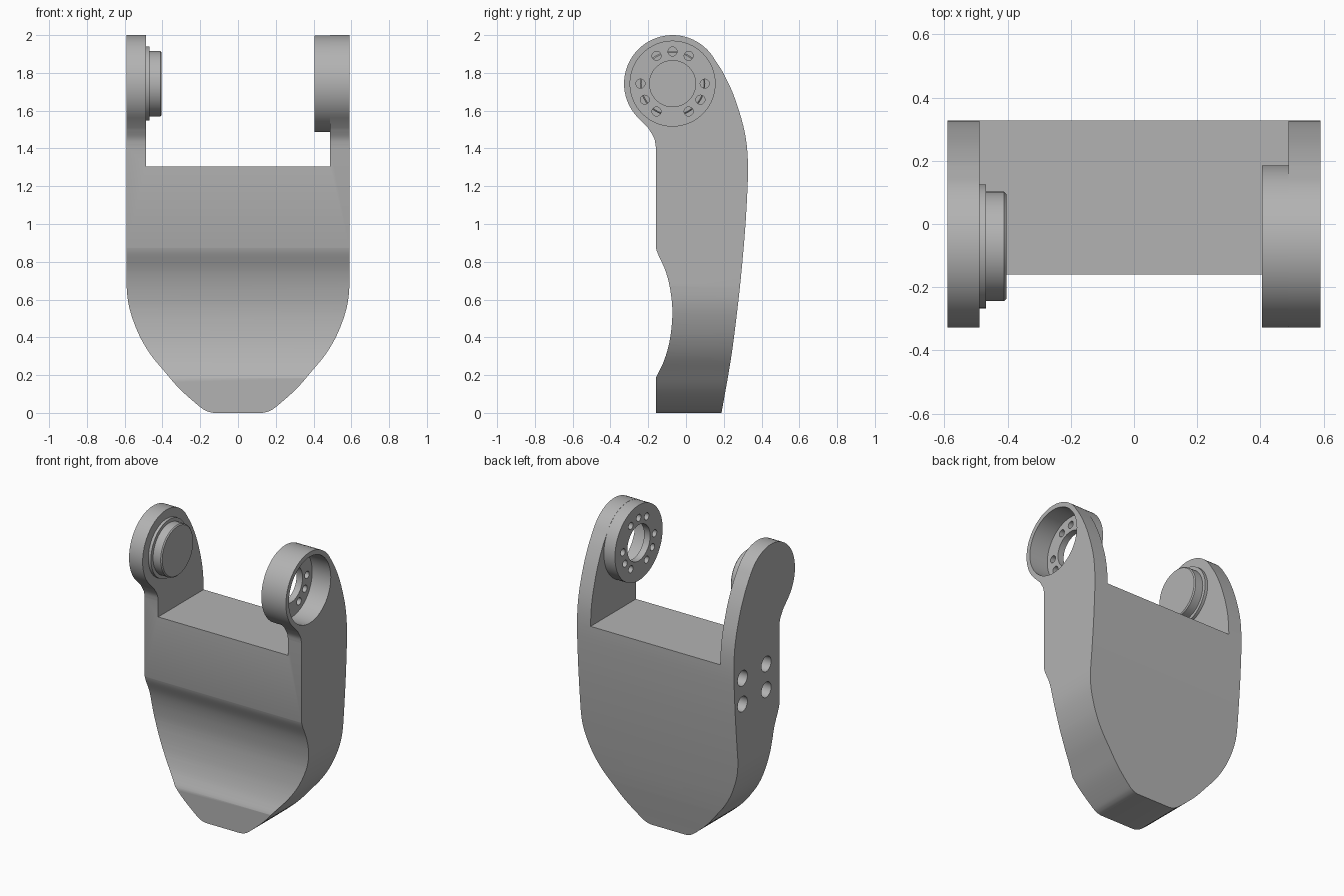
import bpy, bmesh
from math import sin, cos, pi, radians
from mathutils import Matrix, Vector

cube = bpy.data.objects.get("Cube")
if cube:
    bpy.data.objects.remove(cube)

grey = bpy.data.materials.new("light grey")
grey.use_nodes = True
COLOR = (0.45, 0.45, 0.45, 1)
grey.diffuse_color = COLOR
grey.node_tree.nodes["Principled BSDF"].inputs["Base Color"].default_value = COLOR

PY, PZ, R = -0.071, 1.743, 0.257   # pivot centre and eye radius


def make(name, bm):
    bmesh.ops.recalc_face_normals(bm, faces=bm.faces)
    me = bpy.data.meshes.new(name)
    bm.to_mesh(me)
    bm.free()
    ob = bpy.data.objects.new(name, me)
    bpy.context.collection.objects.link(ob)
    me.materials.append(grey)
    return ob


def prism(name, points, vector):
    bm = bmesh.new()
    face = bm.faces.new([bm.verts.new(p) for p in points])
    out = bmesh.ops.extrude_face_region(bm, geom=[face])
    verts = [v for v in out["geom"] if isinstance(v, bmesh.types.BMVert)]
    bmesh.ops.translate(bm, verts=verts, vec=vector)
    return make(name, bm)


def cyl(name, x0, x1, y, z, r0, r1=None, seg=64):
    """Cylinder or cone along x."""
    bm = bmesh.new()
    bmesh.ops.create_cone(bm, cap_ends=True, segments=seg, radius1=r0,
                          radius2=r0 if r1 is None else r1, depth=x1 - x0,
                          matrix=Matrix.Translation(((x0 + x1) / 2, y, z))
                          @ Matrix.Rotation(pi / 2, 4, 'Y'))
    return make(name, bm)


def curve(pts, n=5):
    """Smooth curve through the points."""
    p = [Vector(q) for q in pts]
    p = [2 * p[0] - p[1]] + p + [2 * p[-1] - p[-2]]
    out = []
    for a, b, c, d in zip(p, p[1:], p[2:], p[3:]):
        for i in range(n):
            t = i / n
            out.append((2 * b + (c - a) * t + (2 * a - 5 * b + 4 * c - d) * t * t
                        + (3 * b - a - 3 * c + d) * t ** 3) / 2)
    return out + [p[-2]]


def select(ob):
    bpy.ops.object.select_all(action='DESELECT')
    ob.select_set(True)
    bpy.context.view_layer.objects.active = ob


def boolean(ob, tool, operation):
    tool.hide_render = True
    mod = ob.modifiers.new("cut", 'BOOLEAN')
    mod.operation, mod.solver, mod.object = operation, 'EXACT', tool
    select(ob)
    bpy.ops.object.modifier_apply(modifier=mod.name)
    bpy.data.objects.remove(tool)


# Side profile (y, z): waisted front, round eye, bulging back
waist = curve([(-.16, .185), (-.115, .28), (-.085, .39), (-.072, .53),
               (-.083, .65), (-.108, .75), (-.148, .84), (-.16, .875)])
fillet = curve([(-.16, 1.41), (-.169, 1.455), (-.2, 1.508)])
eye = [Vector((PY + R * cos(radians(a)), PZ + R * sin(radians(a))))
       for a in range(225, 29, -5)]
back = curve([(.152, 1.872), (.205, 1.785), (.262, 1.656), (.312, 1.48),
              (.328, 1.31), (.32, 1.08), (.303, .85), (.278, .6), (.24, .3), (.188, 0)])
side = [Vector((-.16, 0))] + waist + fillet + eye + back[1:]
frame = prism("fork_frame", [(-.59, y, z) for y, z in side], (1.18, 0, 0))

# Front outline (x, z): tapered bottom and open slot between the arms
half = curve([(.13, 0), (.165, .009), (.205, .035), (.307, .125), (.39, .22),
              (.46, .305), (.515, .395), (.557, .495), (.582, .59), (.592, .7)])
right = half + [Vector(q) for q in ((.592, 2.1), (.488, 2.1), (.488, 1.305))]
outline = right + [Vector((-x, z)) for x, z in reversed(right)]
boolean(frame, prism("outline_cutter", [(x, -.6, z) for x, z in outline], (0, 1.2, 0)),
        'INTERSECT')

# Bearing cup on the left arm, with recess, centre bore and bolt circle
boolean(frame, cyl("cup", .405, .54, PY, PZ, R - .0008, seg=72), 'UNION')
boolean(frame, cyl("recess_cutter", .45, .7, PY, PZ, .225), 'DIFFERENCE')
boolean(frame, cyl("bore_cutter", .3, .7, PY, PZ, .122), 'DIFFERENCE')
for a in range(0, 360, 30):
    if a not in (30, 150, 270):
        boolean(frame, cyl("bolt_cutter", .3, .7, PY + .17 * cos(radians(a)),
                           PZ + .17 * sin(radians(a)), .024, seg=20), 'DIFFERENCE')

# Four mounting holes on the outside of the right arm
for y in (-.02, .235):
    for z in (1.03, 1.205):
        boolean(frame, cyl("mount_cutter", -.7, -.49, y, z, .052, seg=28), 'DIFFERENCE')

# Pivot boss on the inside of the right arm
parts = [frame,
         cyl("pivot_collar", -.5, -.468, PY, PZ, .196),
         cyl("pivot_boss", -.48, -.411, PY, PZ, .173),
         cyl("pivot_boss_chamfer", -.411, -.404, PY, PZ, .173, .166)]
for ob in parts:
    select(ob)
    bpy.ops.object.shade_smooth_by_angle(angle=radians(28))
